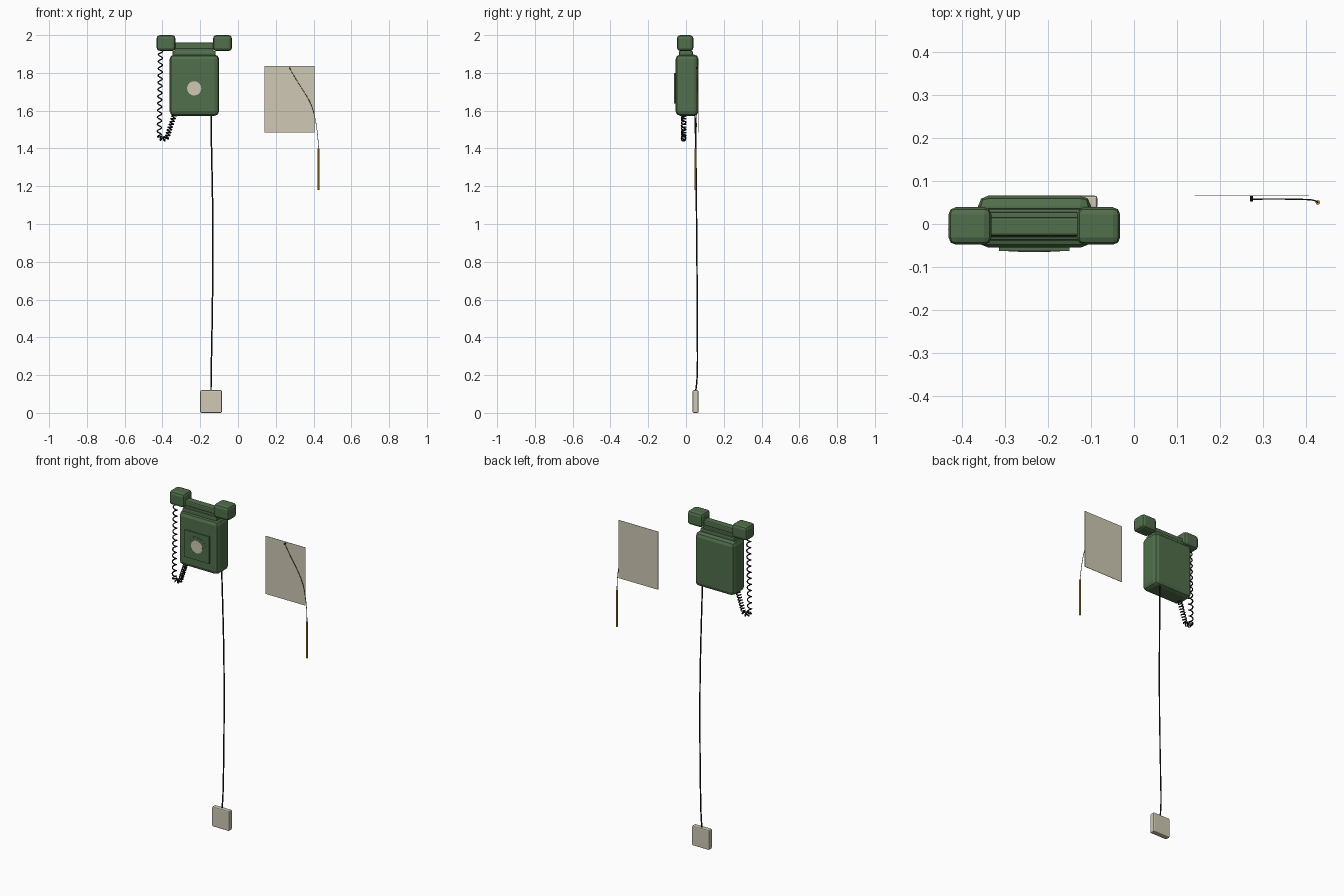
import bpy, math
from mathutils import Vector

if "Cube" in bpy.data.objects:
    bpy.data.objects.remove(bpy.data.objects["Cube"])


def mat(name, rgb):
    m = bpy.data.materials.new(name)
    m.diffuse_color = (*rgb, 1)
    m.use_nodes = True
    m.node_tree.nodes["Principled BSDF"].inputs["Base Color"].default_value = m.diffuse_color
    return m


GREEN = mat("dark green", (0.082, 0.157, 0.071))
CREAM = mat("warm grey", (0.62, 0.58, 0.455))
BLACK = mat("black cord", (0.012, 0.012, 0.012))
STRING = mat("grey string", (0.10, 0.095, 0.08))
GOLD = mat("pencil gold", (0.56, 0.33, 0.04))


def finish(ob, name, m, smooth=True):
    ob.name = name
    ob.data.materials.append(m)
    bpy.ops.object.select_all(action='DESELECT')
    ob.select_set(True)
    bpy.context.view_layer.objects.active = ob
    if ob.type == 'MESH' and smooth:
        bpy.ops.object.shade_smooth_by_angle(angle=math.radians(35))
    return ob


def box(name, x, y, z, m, bevel=0.0, segs=2):
    """Box from (min, max) ranges with faceted rounded edges."""
    bpy.ops.mesh.primitive_cube_add(size=1)
    ob = bpy.context.object
    lo, hi = Vector((x[0], y[0], z[0])), Vector((x[1], y[1], z[1]))
    for v in ob.data.vertices:
        v.co = [(lo[i] + hi[i]) / 2 + v.co[i] * (hi[i] - lo[i]) for i in range(3)]
    if bevel:
        b = ob.modifiers.new("round", 'BEVEL')
        b.width, b.segments = bevel, segs
    return finish(ob, name, m, False)


def cyl(name, loc, r, depth, m, sides=24, along_y=True):
    bpy.ops.mesh.primitive_cylinder_add(
        vertices=sides, radius=r, depth=depth, location=loc,
        rotation=(math.pi / 2 if along_y else 0, 0, 0))
    return finish(bpy.context.object, name, m)


def tube(name, pts, r, m, spline='NURBS', res=6):
    cu = bpy.data.curves.new(name, 'CURVE')
    cu.dimensions = '3D'
    cu.bevel_depth, cu.bevel_resolution, cu.use_fill_caps = r, 1, True
    s = cu.splines.new(spline)
    s.points.add(len(pts) - 1)
    for p, c in zip(s.points, pts):
        p.co = (*c, 1)
    if spline == 'NURBS':
        s.use_endpoint_u, s.order_u, s.resolution_u = True, 4, res
    ob = bpy.data.objects.new(name, cu)
    bpy.context.collection.objects.link(ob)
    return finish(ob, name, m)


# Telephone body and the cradle steps on top
box("phone_body", (-0.362, -0.10), (-0.055, 0.066), (1.573, 1.897), GREEN, 0.024)
box("cradle_base", (-0.347, -0.118), (-0.038, 0.036), (1.875, 1.917), GREEN, 0.008)
box("cradle_neck", (-0.335, -0.13), (-0.03, 0.028), (1.905, 1.93), GREEN, 0.004)

# Handset: handle and two end blocks
box("handset_handle", (-0.345, -0.12), (-0.028, 0.016), (1.926, 1.96), GREEN, 0.007)
for side, x0 in (("left", -0.431), ("right", -0.132)):
    box(f"handset_{side}_end", (x0, x0 + 0.1), (-0.048, 0.039), (1.916, 2.0), GREEN, 0.017)

# Dial plate, finger wheel with raised rims and centre label
DX, DZ = -0.232, 1.718
box("dial_plate", (-0.314, -0.15), (-0.0625, -0.05), (1.637, 1.80), GREEN)
cyl("dial_wheel", (DX, -0.06, DZ), 0.060, 0.007, GREEN, 32)
cyl("dial_label", (DX, -0.0605, DZ), 0.038, 0.008, CREAM, 16)
for i in range(10):
    a = math.radians(30 + 30 * i)
    cyl(f"finger_rim_{i}", (DX + 0.049 * math.cos(a), -0.0605, DZ + 0.049 * math.sin(a)),
        0.008, 0.007, GREEN, 10)


# Coiled handset cord: helix along a hanging U, stretched on the long leg
DOWN, BEND, UP = 0.442, 0.072, 0.118
TOTAL = DOWN + BEND + UP


def hang(t):
    s = t * TOTAL
    if s < DOWN:
        f = s / DOWN
        return Vector((-0.410 - 0.007 * f, -0.013, 1.915 - 0.442 * f))
    if s < DOWN + BEND:
        g = math.pi * (1 + (s - DOWN) / BEND)
        return Vector((-0.394 + 0.023 * math.cos(g), -0.013, 1.473 + 0.023 * math.sin(g)))
    f = (s - DOWN - BEND) / UP
    return Vector((-0.371 + 0.036 * f, -0.013, 1.473 + 0.11 * f))


Y = Vector((0, 1, 0))
SPLIT, LOOSE, TIGHT, STEPS = DOWN / TOTAL, 12, 12, 12
coil = []
for i in range((LOOSE + TIGHT) * STEPS + 1):
    turn = i / STEPS
    t = (turn / LOOSE * SPLIT if turn < LOOSE
         else SPLIT + (turn - LOOSE) / TIGHT * (1 - SPLIT))
    tan = (hang(min(t + 0.02, 1)) - hang(max(t - 0.02, 0))).normalized()
    a = 2 * math.pi * turn
    coil.append(hang(t) + 0.0115 * (tan.cross(Y) * math.cos(a) + Y * math.sin(a)))
tube("coiled_cord", coil, 0.0035, BLACK, 'POLY')

# Line cord down to the wall socket
tube("line_cord", [(-0.143, 0.047, 1.585), (-0.142, 0.052, 1.45), (-0.132, 0.055, 1.1),
                   (-0.133, 0.059, 0.7), (-0.14, 0.061, 0.3), (-0.143, 0.061, 0.17),
                   (-0.143, 0.05, 0.11)], 0.004, BLACK)
box("wall_socket", (-0.2, -0.085), (0.035, 0.066), (0.0, 0.12), CREAM, 0.006)

# Note sheet with pin, string and hanging pencil
box("note_sheet", (0.14, 0.406), (0.0645, 0.0665), (1.485, 1.836), CREAM)
cyl("pin", (0.273, 0.059, 1.826), 0.004, 0.014, BLACK, 10)
tube("pencil_string", [(0.273, 0.057, 1.826), (0.311, 0.059, 1.755), (0.386, 0.057, 1.655),
                       (0.411, 0.057, 1.555), (0.423, 0.054, 1.47), (0.427, 0.05, 1.395)],
     0.0016, STRING)
cyl("pencil", (0.427, 0.05, 1.29), 0.0055, 0.22, GOLD, 8, False)
